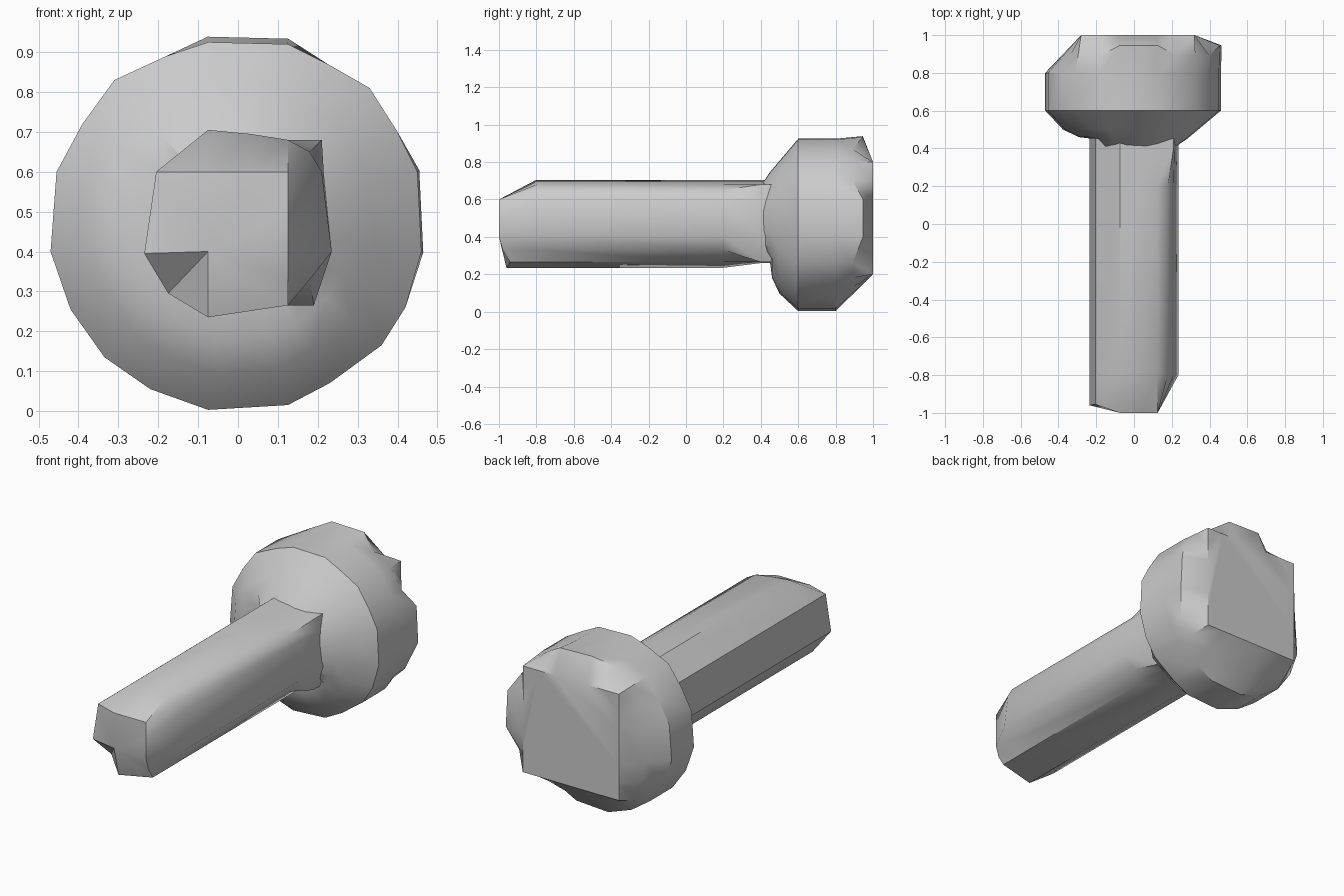
import bpy
import bmesh

cube = bpy.data.objects.get("Cube")
if cube:
    bpy.data.objects.remove(cube, do_unlink=True)

grey = bpy.data.materials.new("plain_grey")
grey.use_nodes = True
colour = (0.6, 0.6, 0.6, 1)
grey.diffuse_color = colour
grey.node_tree.nodes["Principled BSDF"].inputs["Base Color"].default_value = colour


def add_ring(bm, points):
    return [bm.verts.new(p) for p in points]


def bridge(bm, first, second):
    count = len(first)
    for i in range(count):
        j = (i + 1) % count
        bm.faces.new((first[i], first[j], second[j], second[i]))


def finish(bm, name, angle):
    bmesh.ops.recalc_face_normals(bm, faces=bm.faces)
    mesh = bpy.data.meshes.new(name)
    bm.to_mesh(mesh)
    bm.free()
    mesh.materials.append(grey)
    obj = bpy.data.objects.new(name, mesh)
    bpy.context.collection.objects.link(obj)
    bpy.ops.object.select_all(action="DESELECT")
    obj.select_set(True)
    bpy.context.view_layer.objects.active = obj
    bpy.ops.object.shade_smooth_by_angle(angle=angle)
    return obj


# Shaft: one cross-section swept along y, with a slight flare at the head
section = [(-.205, .6), (-.075, .705), (.03, .695), (.125, .68), (.18, .65), (.21, .6),
           (.235, .4), (.18, .33), (.125, .265), (-.075, .235), (-.175, .295), (-.235, .395)]
flared = list(section)
flared[4], flared[5], flared[7] = (.21, .68), (.215, .6), (.19, .265)
flared[9] = (-.075, .26)

# Chipped tip of the shaft
tip = [(-.205, -.955, .6), (-.075, -1, .6), (.03, -1, .6), (.125, -1, .6), (.125, -1, .55),
       (.125, -1, .5), (.125, -1, .4), (.125, -.98, .33), (.125, -.94, .265),
       (-.075, -.96, .235), (-.175, -.88, .295), (-.235, -.96, .395)]

bm = bmesh.new()
front = add_ring(bm, tip)
last = front
for y, outline in [(-.8, section), (.2, section), (.4, flared), (.5, flared)]:
    ring = add_ring(bm, [(x, y, z) for x, z in outline])
    bridge(bm, last, ring)
    last = ring
inner = bm.verts.new((-.075, -1, .4))
for corners in [(0, 1, inner, 11), (1, 2, 3, 4, 5, 6, inner), (6, 7, 8, 9, inner),
                (9, 10, inner), (10, 11, inner)]:
    bm.faces.new([front[c] if isinstance(c, int) else c for c in corners])
finish(bm, "shaft", 0.6)

# Head: uneven round outline that closes to a flat square at the back
outline = [(-.31, .83), (-.18, .89), (-.075, .925), (.125, .92), (.225, .87),
           (.33, .81), (.4, .7), (.45, .6), (.46, .4), (.42, .26),
           (.36, .165), (.23, .07), (.125, .015), (-.075, .003), (-.22, .055),
           (-.335, .135), (-.42, .255), (-.47, .4), (-.455, .6), (-.39, .72)]
corners = [(-.28, .8), (.32, .8), (.32, .2), (-.28, .2)]
square = []
for side in range(4):
    (ax, az), (bx, bz) = corners[side], corners[(side + 1) % 4]
    for t in (0, 1 / 6, 1 / 3, 2 / 3, 5 / 6):
        square.append((ax + (bx - ax) * t, az + (bz - az) * t))


def scaled_ring(scale_a, y_a, scale_b, y_b):
    # The top and left flank use the first pair, the other sides the second
    points = []
    for i, (x, z) in enumerate(outline):
        s, y = (scale_a, y_a) if i < 10 else (scale_b, y_b)
        points.append((x * s, y, .47 + (z - .47) * s))
    return points


# Raised lips and notches along the back rim on two of the sides
rim = []
for i, ((x, z), (qx, qz)) in enumerate(zip(outline, square)):
    step = i % 5
    if i < 10 and step in (2, 3):
        rim.append((x * 1.01, .945, .47 + (z - .47) * 1.03))
    elif i < 10 and step in (1, 4):
        rim.append((x, .89, z))
    else:
        rim.append(((x + qx) / 2, .9, (z + qz) / 2))

bm = bmesh.new()
levels = [scaled_ring(.45, .4, .45, .45), scaled_ring(.61, .45, .62, .46),
          scaled_ring(.74, .5, .8, .5), scaled_ring(1, .6, 1, .6),
          scaled_ring(1, .8, 1, .8), rim, [(x, 1, z) for x, z in square]]
last = None
for points in levels:
    ring = add_ring(bm, points)
    if last:
        bridge(bm, last, ring)
    last = ring
bm.faces.new(last)
finish(bm, "head", 0.55)
